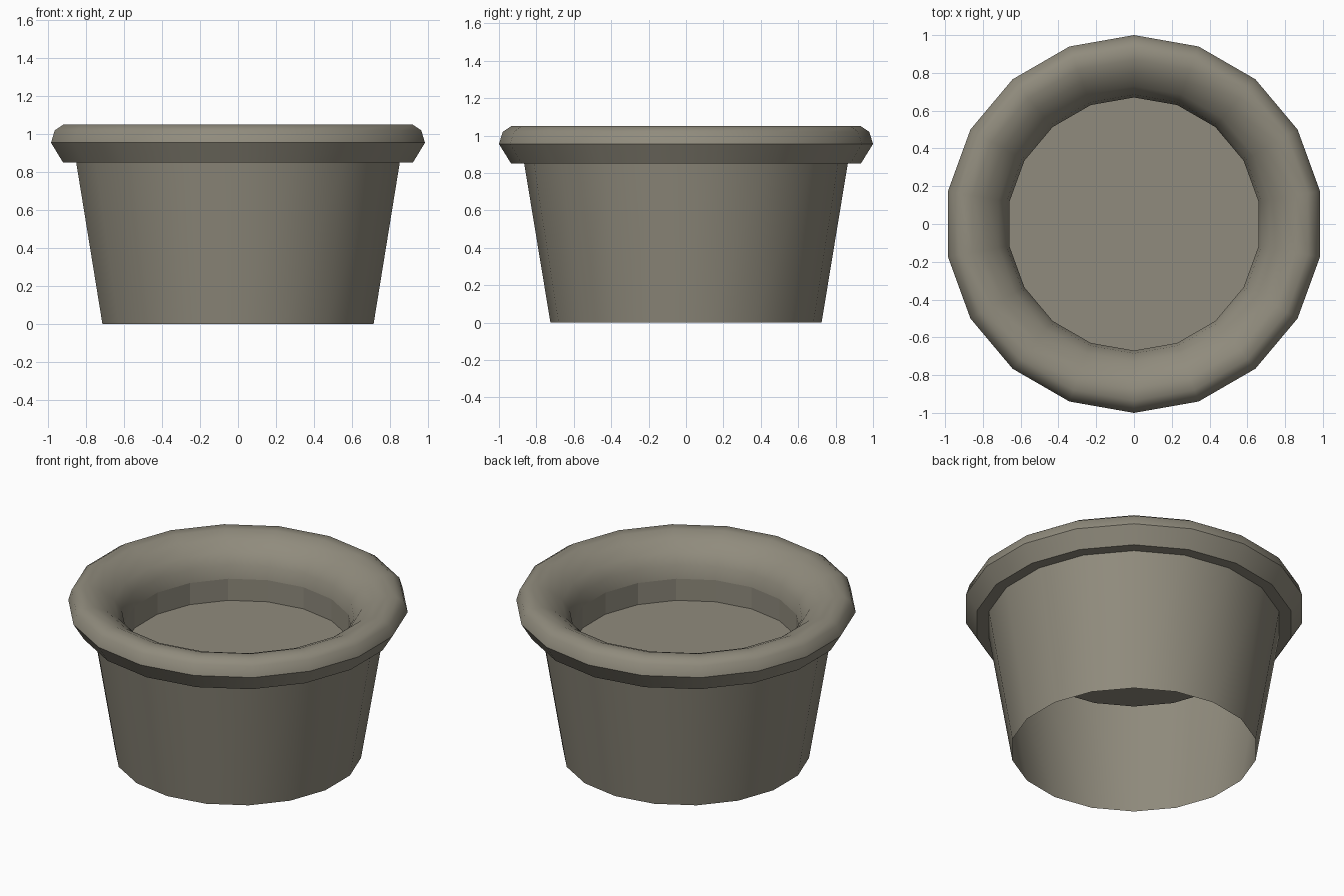
import bpy, bmesh, math

if "Cube" in bpy.data.objects:
    bpy.data.objects.remove(bpy.data.objects["Cube"])

SIDES = 18

clay = bpy.data.materials.new("grey_clay")
clay.diffuse_color = (0.28, 0.26, 0.205, 1)
clay.use_nodes = True
clay.node_tree.nodes["Principled BSDF"].inputs["Base Color"].default_value = clay.diffuse_color


def lathe(name, profile, smooth_angle=None, cap_end=False):
    """Spin an (r, z) profile around z with a vertex on the +y axis."""
    bm = bmesh.new()
    rings = []
    for r, z in profile:
        ring = []
        for i in range(SIDES):
            a = math.pi / 2 + 2 * math.pi * i / SIDES
            ring.append(bm.verts.new((r * math.cos(a), r * math.sin(a), z)))
        rings.append(ring)
    for a, b in zip(rings, rings[1:]):
        for i in range(SIDES):
            j = (i + 1) % SIDES
            bm.faces.new((a[i], a[j], b[j], b[i]))
    if cap_end:
        bm.faces.new(rings[-1])
    mesh = bpy.data.meshes.new(name)
    bm.to_mesh(mesh)
    bm.free()
    mesh.materials.append(clay)
    ob = bpy.data.objects.new(name, mesh)
    bpy.context.collection.objects.link(ob)
    if smooth_angle:
        bpy.ops.object.select_all(action='DESELECT')
        ob.select_set(True)
        bpy.context.view_layer.objects.active = ob
        bpy.ops.object.shade_smooth_by_angle(angle=math.radians(smooth_angle))
    return ob


# Tapered pot wall (open at the bottom) and rolled rim curving into the mouth
lathe("pot_body", [
    (0.725, 0.0), (0.865, 0.85), (0.935, 0.85), (1.0, 0.955), (0.98, 1.02),
    (0.935, 1.05), (0.87, 1.05), (0.80, 1.02), (0.73, 0.965), (0.685, 0.90),
    (0.67, 0.82)], 46)

# Faceted inner collar with the flat fill disc at its foot
lathe("inner_fill", [(0.67, 0.82), (0.67, 0.68)], cap_end=True)
